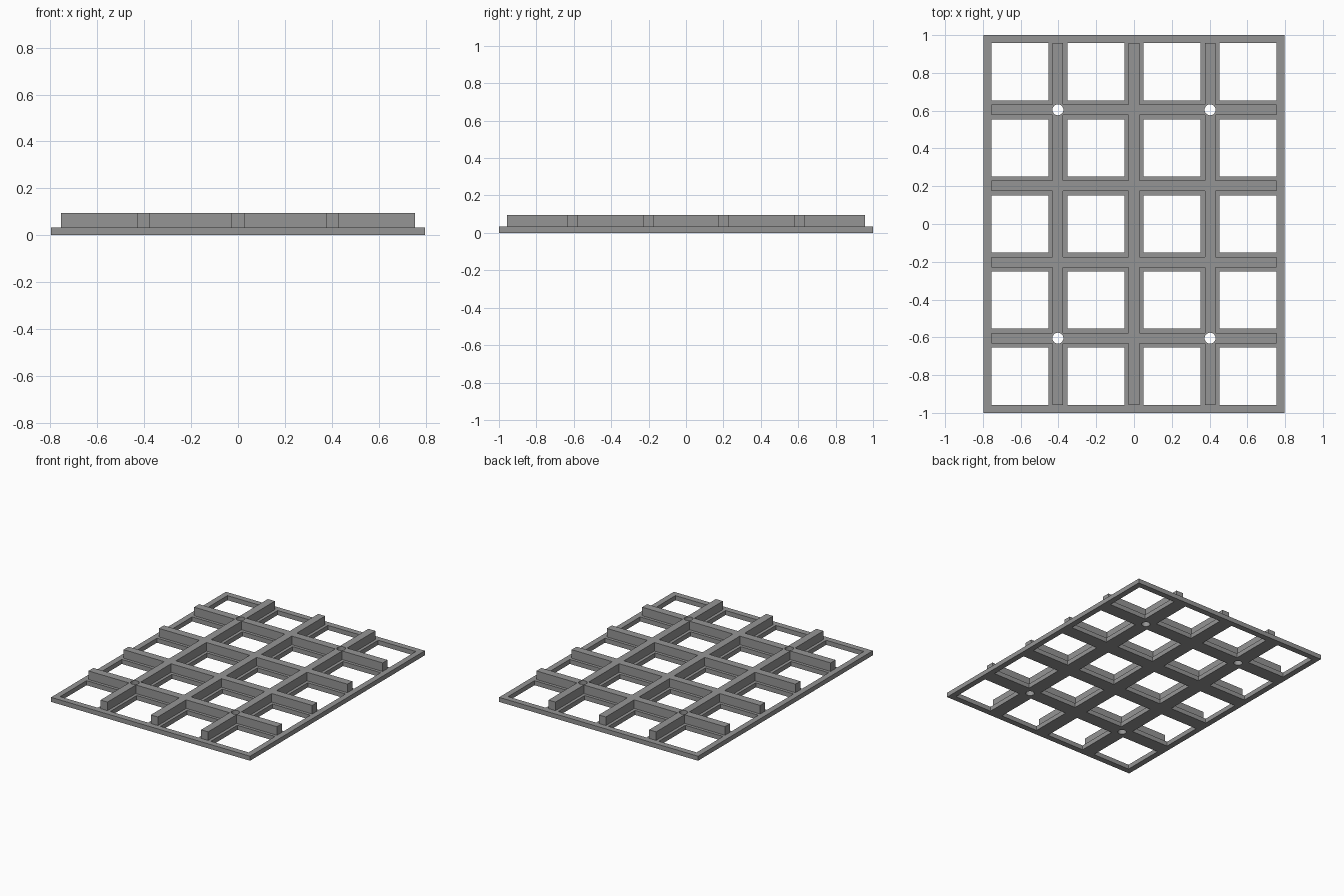
import bpy, bmesh

if "Cube" in bpy.data.objects:
    bpy.data.objects.remove(bpy.data.objects["Cube"])

PITCH = 0.403          # spacing of the bars
BAR = 0.05             # half width of a flat bar
RIB = 0.028            # half width of an upright rib
BASE_H, TOP_H = 0.033, 0.095
HALF_X, HALF_Y = 0.797, 1.0
RIM_X, RIM_Y = 0.755, 0.957   # inner edge of the rim, also the rib ends
BARS_X = [PITCH * i for i in (-1, 0, 1)]
BARS_Y = [PITCH * i for i in (-1.5, -0.5, 0.5, 1.5)]

grey = bpy.data.materials.new("mid grey")
grey.diffuse_color = (0.3, 0.3, 0.3, 1)
grey.use_nodes = True
grey.node_tree.nodes["Principled BSDF"].inputs["Base Color"].default_value = grey.diffuse_color


def lattice(name, xs, ys, solid, z0, z1):
    """Closed slab made of the grid cells where solid(column, row) is true."""
    bm = bmesh.new()
    pts = [[bm.verts.new((x, y, z0)) for y in ys] for x in xs]
    for i in range(len(xs) - 1):
        for j in range(len(ys) - 1):
            if solid(i, j):
                bm.faces.new((pts[i][j], pts[i + 1][j], pts[i + 1][j + 1], pts[i][j + 1]))
    bmesh.ops.delete(bm, geom=[v for v in bm.verts if not v.link_faces], context='VERTS')
    res = bmesh.ops.extrude_face_region(bm, geom=bm.faces[:], use_keep_orig=True)
    top = [g for g in res["geom"] if isinstance(g, bmesh.types.BMVert)]
    bmesh.ops.translate(bm, verts=top, vec=(0, 0, z1 - z0))
    bmesh.ops.recalc_face_normals(bm, faces=bm.faces[:])
    mesh = bpy.data.meshes.new(name)
    bm.to_mesh(mesh)
    bm.free()
    mesh.materials.append(grey)
    obj = bpy.data.objects.new(name, mesh)
    bpy.context.collection.objects.link(obj)
    return obj


def edges(centres, half):
    return [c + s * half for c in centres for s in (-1, 1)]


# Flat base: rim and bars around the square openings
base = lattice("base_grid",
               [-HALF_X, -RIM_X] + edges(BARS_X, BAR) + [RIM_X, HALF_X],
               [-HALF_Y, -RIM_Y] + edges(BARS_Y, BAR) + [RIM_Y, HALF_Y],
               lambda i, j: i % 2 == 0 or j % 2 == 0, 0, BASE_H)

# Narrow upright ribs centred on the bars
ribs = lattice("upright_ribs",
               [-RIM_X] + edges(BARS_X, RIB) + [RIM_X],
               [-RIM_Y] + edges(BARS_Y, RIB) + [RIM_Y],
               lambda i, j: i % 2 == 1 or j % 2 == 1, BASE_H, TOP_H)

# Round bolt holes through the four outer crossings
for x in (BARS_X[0], BARS_X[-1]):
    for y in (BARS_Y[0], BARS_Y[-1]):
        bpy.ops.mesh.primitive_cylinder_add(vertices=32, radius=0.029, depth=0.4,
                                            location=(x, y, 0.05))
        cutter = bpy.context.object
        cutter.name = "hole_cutter"
        cutter.data.materials.append(grey)
        cutter.hide_render = True
        cutter.hide_set(True)
        for part in (base, ribs):
            mod = part.modifiers.new("bolt_hole", 'BOOLEAN')
            mod.operation = 'DIFFERENCE'
            mod.solver = 'EXACT'
            mod.object = cutter
